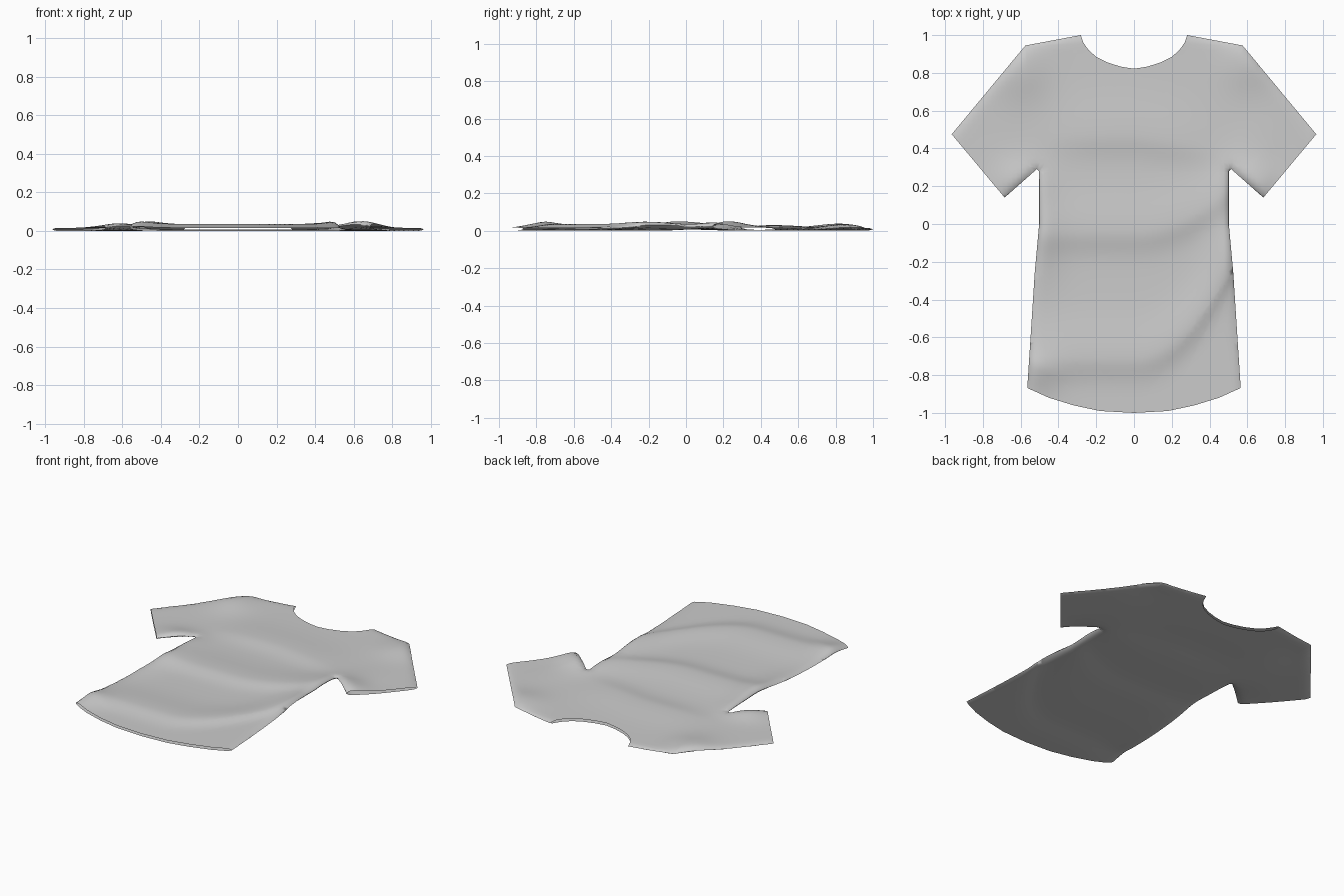
import bpy, bmesh
from math import exp
from mathutils import Vector
from mathutils.geometry import intersect_point_line

if "Cube" in bpy.data.objects:
    bpy.data.objects.remove(bpy.data.objects["Cube"])

# Half outline of the shirt, split into open edges and sewn seams
neck = [(0, .822), (.07, .833), (.14, .855), (.2, .885), (.24, .92), (.268, .96), (.282, 1.0)]
top_seam = [(.282, 1.0), (.575, .945), (.965, .475)]
under_seam = [(.685, .14), (.515, .29), (.502, .28), (.502, .0), (.525, -.25), (.565, -.868)]
hem = [(.565, -.868), (.45, -.92), (.32, -.96), (.18, -.99), (0, -1.0)]
half = neck + top_seam[1:] + under_seam + hem[1:]
outline = half + [(-x, y) for x, y in half[-2:0:-1]]


def seam_distance(x, y):
    p = Vector((abs(x), y, 0))
    best = 9
    for line in (top_seam, under_seam):
        for a, b in zip(line, line[1:]):
            a, b = Vector((*a, 0)), Vector((*b, 0))
            q, t = intersect_point_line(p, a, b)
            q = a.lerp(b, min(1, max(0, t)))
            best = min(best, (p - q).length)
    return best


def bump(x, y, cx, cy, sx, sy):
    return exp(-((x - cx) / sx) ** 2 - ((y - cy) / sy) ** 2)


def fold(d):
    # gentle slope behind the ridge, steeper slope toward the hem
    return exp(-(d / (.2 if d > 0 else .1)) ** 2)


def waves(x, y):
    r = max(0, x)
    body = exp(-(x / .62) ** 6)
    z = .020 * fold(y + .71 - 1.9 * r * r) * body
    z += .019 * fold(y + .04 - .9 * r * r) * body
    z += .014 * fold(y - .47 + .15 * r) * exp(-(x / .42) ** 4)
    # raised sides, hem corner, sleeves and shoulders
    z += .024 * (bump(x, y, -.52, -.06, .13, .25) + bump(x, y, .52, -.1, .13, .28))
    z += .030 * bump(x, y, -.55, -.82, .14, .13)
    z += .030 * bump(x, y, .64, .2, .13, .12) + .022 * bump(x, y, -.6, .22, .14, .12)
    z += .022 * bump(x, y, -.6, .82, .14, .16) + .018 * bump(x, y, .6, .85, .14, .14)
    return z


def height(x, y, top):
    w = waves(x, y)
    hem_line = -1 + .42 * x * x
    drop = min(1, max(0, (y - hem_line) / .14))
    w *= .35 + .65 * drop
    d = min(1, seam_distance(x, y) / .06)
    round_edge = (1 - (1 - d) ** 2) ** .5
    seam = .008 + .65 * w
    full = .016 + w if top else .4 * w
    return seam + (full - seam) * round_edge


# Front and back cloth panels, sewn along the seams
bm = bmesh.new()
for top in (True, False):
    panel = bmesh.new()
    panel.faces.new([panel.verts.new((x, y, 0)) for x, y in outline])
    bmesh.ops.triangulate(panel, faces=panel.faces[:])
    for axis in ((1, 0, 0), (0, 1, 0)):
        for i in range(-39, 40):
            bmesh.ops.bisect_plane(panel, geom=panel.verts[:] + panel.edges[:] + panel.faces[:],
                                   dist=1e-5, plane_co=[c * i * .025 for c in axis], plane_no=axis)
    for f in panel.faces:
        if (f.normal.z > 0) != top:
            f.normal_flip()
    for v in panel.verts:
        v.co.z = height(v.co.x, v.co.y, top)
    me = bpy.data.meshes.new("panel")
    panel.to_mesh(me)
    panel.free()
    bm.from_mesh(me)
    bpy.data.meshes.remove(me)
bmesh.ops.remove_doubles(bm, verts=bm.verts[:], dist=.0005)
low = min(v.co.z for v in bm.verts)
for v in bm.verts:
    v.co.z -= low

mesh = bpy.data.meshes.new("tshirt")
bm.to_mesh(mesh)
bm.free()
shirt = bpy.data.objects.new("tshirt", mesh)
bpy.context.collection.objects.link(shirt)
bpy.context.view_layer.objects.active = shirt
shirt.select_set(True)
bpy.ops.object.shade_smooth_by_angle(angle=1.0)
